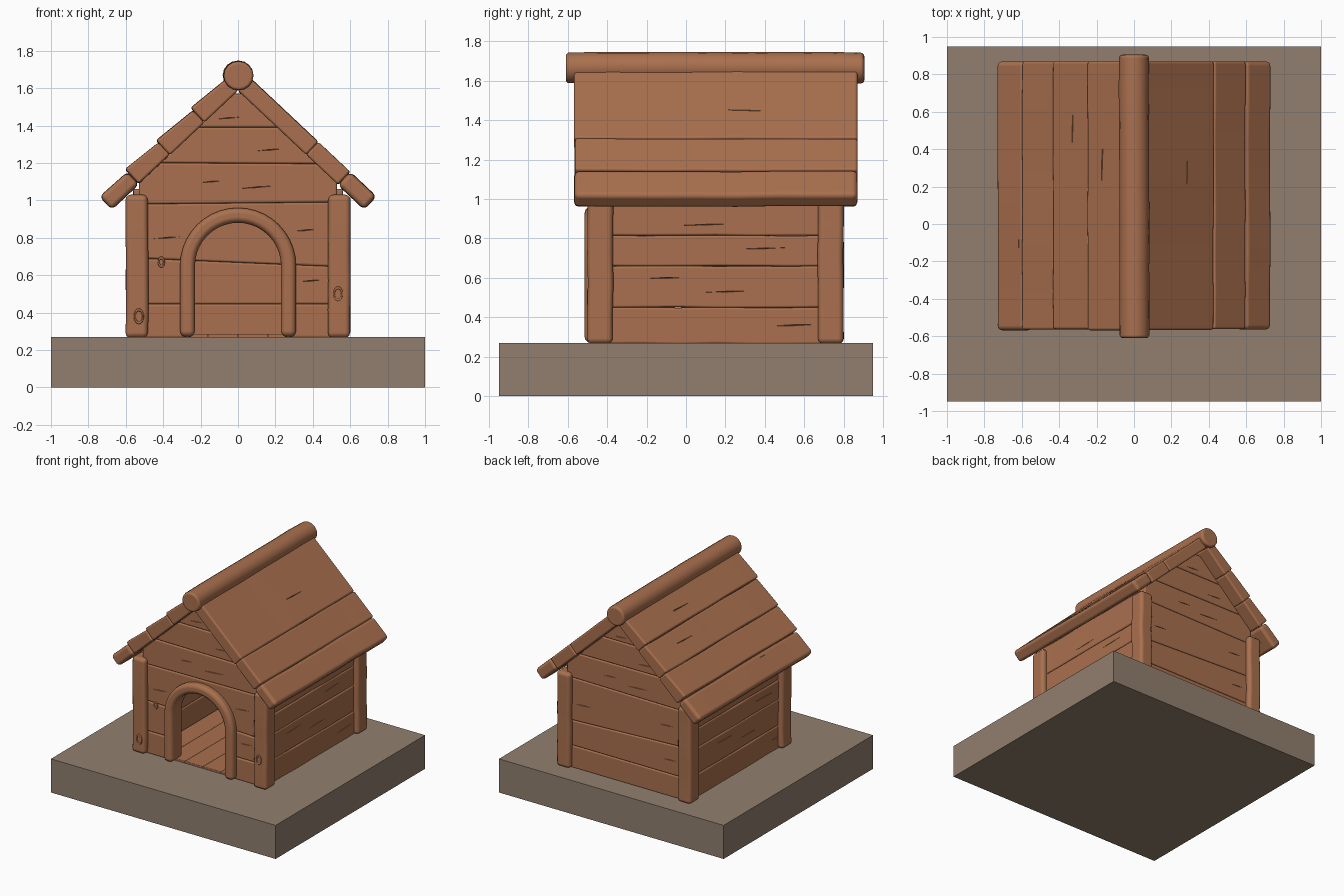
import bpy, bmesh, math, random
from mathutils import Vector

if "Cube" in bpy.data.objects:
    bpy.data.objects.remove(bpy.data.objects["Cube"])
random.seed(4)

def material(name, rgb):
    m = bpy.data.materials.new(name)
    m.diffuse_color = (*rgb, 1)
    m.use_nodes = True
    m.node_tree.nodes["Principled BSDF"].inputs["Base Color"].default_value = m.diffuse_color
    return m

WOOD = material("warm brown wood", (0.40, 0.162, 0.077))
STONE = material("grey brown base", (0.283, 0.212, 0.156))
MAP = {'x': lambda u, v, t: (t, u, v), 'y': lambda u, v, t: (u, t, v), 'z': lambda u, v, t: (u, v, t)}

def finish(name, bm, mat, bevel=0.0, segs=3):
    bmesh.ops.recalc_face_normals(bm, faces=bm.faces[:])
    me = bpy.data.meshes.new(name)
    bm.to_mesh(me)
    bm.free()
    ob = bpy.data.objects.new(name, me)
    bpy.context.collection.objects.link(ob)
    me.materials.append(mat)
    if bevel:
        for p in me.polygons:
            p.use_smooth = True
        b = ob.modifiers.new("round", 'BEVEL')
        b.width, b.segments, b.limit_method = bevel, segs, 'ANGLE'
        b.angle_limit = math.radians(40)
        b.harden_normals = True
    return ob

def sweep(name, pts, axis, t0, t1, bevel=0.02, slices=1, jitter=0.0, mat=WOOD):
    """Extrude a 2D section along an axis in slightly wobbling slices."""
    bm = bmesh.new()
    rings = []
    for i in range(slices + 1):
        t = t0 + (t1 - t0) * i / slices
        du, dv = random.uniform(-jitter, jitter), random.uniform(-jitter, jitter)
        rings.append([bm.verts.new(MAP[axis](u + du, v + dv, t)) for u, v in pts])
    n = len(pts)
    for a, b in zip(rings, rings[1:]):
        for k in range(n):
            bm.faces.new((a[k], a[(k + 1) % n], b[(k + 1) % n], b[k]))
    bm.faces.new(rings[0])
    bm.faces.new(rings[-1])
    return finish(name, bm, mat, bevel)

def rect(u0, u1, v0, v1):
    return [(u0, v0), (u1, v0), (u1, v1), (u0, v1)]

def arch(r, zc=0.65, z0=0.27, n=20):
    arc = [(r * math.cos(math.pi * i / n), zc + r * math.sin(math.pi * i / n)) for i in range(n + 1)]
    return [(r, z0)] + arc + [(-r, z0)]

# Base slab
sweep("base", rect(-1, 1, -0.95, 0.95), 'z', 0, 0.27, bevel=0, mat=STONE)

# Corner posts
for sx in (-1, 1):
    for y0, y1, tag in ((-0.50, -0.37, "front"), (0.67, 0.80, "back")):
        x0, x1 = sorted((sx * 0.48, sx * 0.60))
        sweep(f"{tag}_post", rect(x0, x1, y0, y1), 'z', 0.265, 1.03, 0.028, 5, 0.003)

# Front and back gable walls: horizontal boards cut to the roof slope
planks = []
front = []
SEAMS = [(0.265, 0.265), (0.445, 0.445), (0.69, 0.645), (0.98, 0.99), (1.20, 1.195), (1.39, 1.39), (1.57, 1.57)]
half = lambda z: min(0.53, (1.595 - z) / 0.94)
KINK = 1.595 - 0.53 * 0.94
for tag, y0, y1 in (("front", -0.46, -0.39), ("back", 0.69, 0.76)):
    for (l0, r0), (l1, r1) in zip(SEAMS, SEAMS[1:]):
        pts = [(-half(l0), l0), (half(r0), r0)]
        if l0 < KINK < l1:
            pts += [(half(KINK), KINK), (half(r1), r1), (-half(l1), l1), (-half(KINK), KINK)]
        else:
            pts += [(half(r1), r1), (-half(l1), l1)]
        ob = sweep(f"{tag}_board", pts, 'y', y0, y1, 0.012)
        planks.append(ob)
        if tag == "front":
            front.append(ob)

# Side walls
for sx in (-1, 1):
    zs = (0.265, 0.45, 0.66, 0.815, 1.06)
    for z0, z1 in zip(zs, zs[1:]):
        x0, x1 = sorted((sx * 0.49, sx * 0.56))
        planks.append(sweep("side_board", rect(x0, x1, z0, z1), 'y', -0.42, 0.72, 0.012, 6, 0.002))

# Floor boards
for i in range(6):
    x = -0.48 + i * 0.16
    sweep("floor_board", rect(x, x + 0.16, 0.25, 0.285), 'y', -0.45, 0.69, 0.006)

# Doorway frame
sweep("door_frame", arch(0.31) + arch(0.23)[::-1], 'y', -0.515, -0.37, 0.032)

# Roof boards: s runs down the slope, h is height above the underside
def slope(sx, s, h):
    return (sx * (0.729 * s + 0.685 * h), 1.585 - 0.685 * s + 0.729 * h)

for sx, cuts, lift in ((1, (0, 0.50, 0.734, 0.925), 0.0), (-1, (0, 0.247, 0.50, 0.727, 0.925), 0.012)):
    for i, (s0, s1) in enumerate(zip(cuts, cuts[1:])):
        last = i == len(cuts) - 2
        top = 0.095 + (0 if last else lift)
        pts = [slope(sx, s0, 0), slope(sx, s1, 0), slope(sx, s1, top), slope(sx, s0, 0.095 - lift / 2)]
        planks.append(sweep("roof_board", pts, 'y', -0.57 + random.uniform(0, 0.008), 0.87,
                            0.026 if last else 0.014, 7, 0.002))

# Ridge log
circle = [(0.08 * math.cos(math.tau * i / 16), 1.667 + 0.078 * math.sin(math.tau * i / 16)) for i in range(16)]
sweep("ridge_log", circle, 'y', -0.61, 0.905, 0.018, 8, 0.003)

# Wood knots: small raised rings on the front
for x, y, z, r in ((-0.53, -0.499, 0.38, 0.028), (0.535, -0.499, 0.50, 0.026), (-0.41, -0.46, 0.67, 0.018)):
    bpy.ops.mesh.primitive_torus_add(major_segments=20, minor_segments=6, major_radius=r, minor_radius=0.006,
                                     location=(x, y, z), rotation=(math.pi / 2, 0, 0))
    k = bpy.context.object
    k.name = "wood_knot"
    k.scale = (0.8, 1.25, 0.8)
    k.data.materials.append(WOOD)
    bpy.ops.object.shade_smooth()

# Cracks: thin spindle cutters (centre, long direction, outward direction, length)
cracks = bmesh.new()
def crack(c, along, out, length):
    c, a, o = Vector(c), Vector(along).normalized() * length / 2, Vector(out).normalized() * 0.012
    w = a.cross(o).normalized() * 0.005
    v = [cracks.verts.new(p) for p in (c + a, c - a, c + w + o, c - w + o, c - o)]
    for f in ((0, 2, 4), (2, 1, 4), (0, 4, 3), (3, 4, 1), (0, 3, 2), (1, 2, 3)):
        cracks.faces.new([v[i] for i in f])

for x, z, l in ((0.10, 1.07, 0.2), (0.17, 1.27, 0.14), (-0.05, 1.44, 0.12), (-0.14, 1.10, 0.12),
                (0.39, 0.57, 0.12), (-0.38, 0.80, 0.14), (0.36, 0.84, 0.13)):
    crack((x, -0.46, z), (1, 0, 0.08), (0, -1, 0), l)
    crack((-x, 0.76, z - 0.01), (1, 0, -0.06), (0, 1, 0), l)
for y, z, l in ((-0.2, 0.60, 0.2), (0.3, 0.75, 0.25), (0.45, 0.36, 0.2), (0.0, 0.87, 0.25), (0.1, 0.53, 0.22)):
    for sx in (-1, 1):
        crack((sx * 0.56, y * sx + 0.1, z), (0, 1, 0.03), (sx, 0, 0), l)
for sx, s, y, l in ((-1, 0.14, 0.33, 0.28), (-1, 0.76, -0.1, 0.2), (-1, 0.36, 0.5, 0.25), (1, 0.3, 0.3, 0.25)):
    x, z = slope(sx, s, 0.096)
    crack((x, y, z), (0.05, 1, 0), (sx * 0.685, 0, 0.729), l)

crack_cutter = finish("crack_cutter", cracks, WOOD)
door_cutter = sweep("door_cutter", arch(0.25, z0=0.2), 'y', -0.6, -0.3, bevel=0)
for ob in planks:
    for cutter in [crack_cutter] + ([door_cutter] if ob in front else []):
        m = ob.modifiers.new("cut", 'BOOLEAN')
        m.operation, m.object, m.solver = 'DIFFERENCE', cutter, 'EXACT'
for c in (crack_cutter, door_cutter):
    c.hide_render = True
    c.display_type = 'WIRE'
